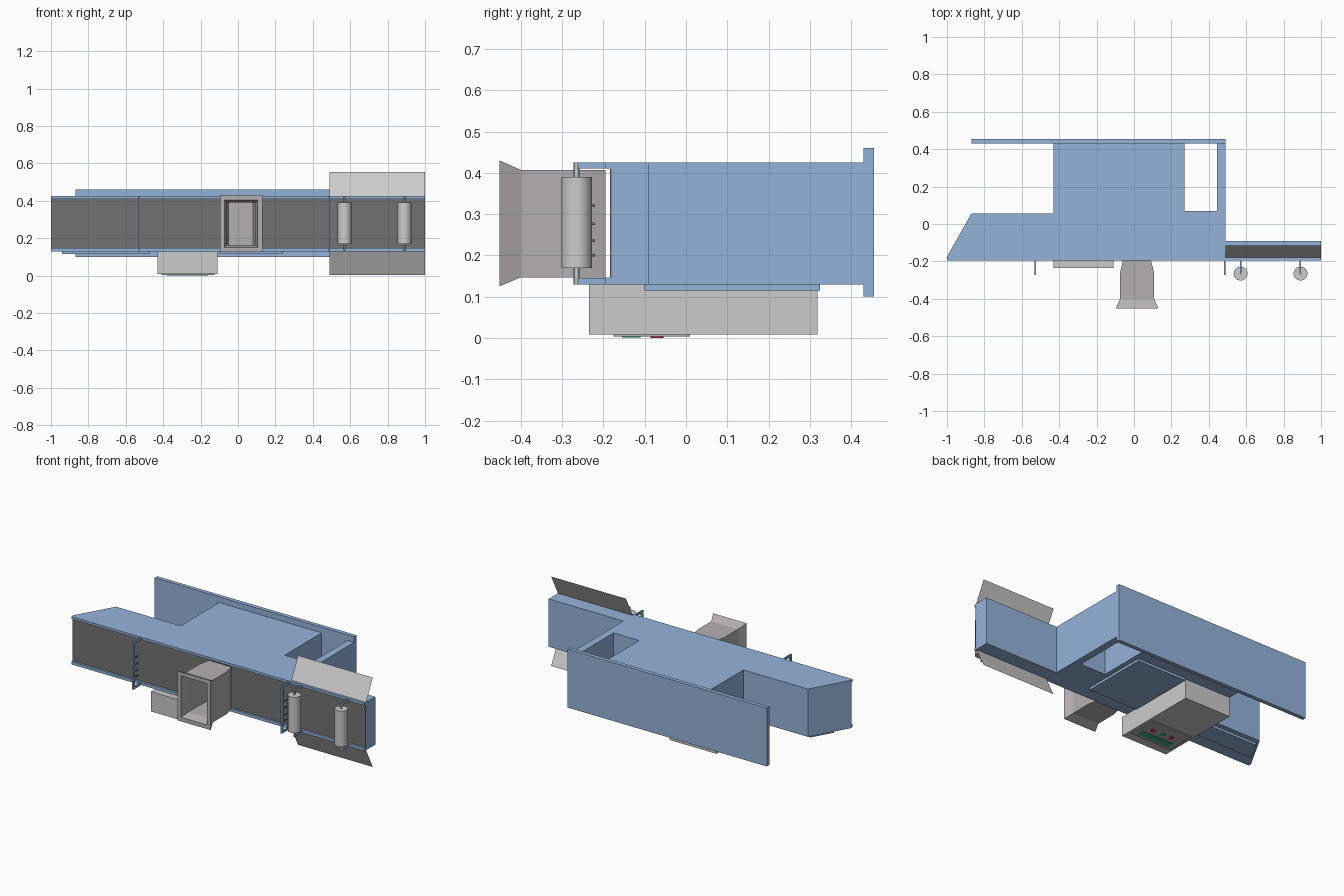
import bpy, bmesh, math

if "Cube" in bpy.data.objects:
    bpy.data.objects.remove(bpy.data.objects["Cube"])


def material(name, rgb):
    m = bpy.data.materials.new(name)
    m.diffuse_color = (*rgb, 1)
    m.use_nodes = True
    m.node_tree.nodes["Principled BSDF"].inputs["Base Color"].default_value = m.diffuse_color
    return m


BLUE = material("blue_paint", (0.30, 0.45, 0.70))
DARK = material("belt_rubber", (0.17, 0.17, 0.17))
MAUVE = material("chute_grey", (0.46, 0.43, 0.45))
GREEN = material("button_green", (0.05, 0.45, 0.25))
RED = material("button_red", (0.7, 0.05, 0.05))


def finish(name, bm, mat=None):
    bmesh.ops.recalc_face_normals(bm, faces=bm.faces)
    me = bpy.data.meshes.new(name)
    bm.to_mesh(me)
    bm.free()
    ob = bpy.data.objects.new(name, me)
    bpy.context.collection.objects.link(ob)
    if mat:
        me.materials.append(mat)
    return ob


def prism(name, outline, z0, z1, mat=None):
    bm = bmesh.new()
    base = bm.faces.new([bm.verts.new((x, y, z0)) for x, y in outline])
    ext = bmesh.ops.extrude_face_region(bm, geom=[base])
    for v in ext["geom"]:
        if isinstance(v, bmesh.types.BMVert):
            v.co.z = z1
    return finish(name, bm, mat)


def box(name, x0, x1, y0, y1, z0, z1, mat=None):
    return prism(name, [(x0, y0), (x1, y0), (x1, y1), (x0, y1)], z0, z1, mat)


def cylinder(name, x, y, z0, z1, r, mat=None, n=32):
    ring = [(x + r * math.cos(2 * math.pi * i / n), y + r * math.sin(2 * math.pi * i / n))
            for i in range(n)]
    ob = prism(name, ring, z0, z1, mat)
    bpy.ops.object.select_all(action='DESELECT')
    ob.select_set(True)
    bpy.context.view_layer.objects.active = ob
    bpy.ops.object.shade_smooth_by_angle(angle=math.radians(40))
    return ob


# Main housing with a through-slot at the rear and a channel along the front
body = prism("housing", [
    (-1, -.195), (1, -.195), (1, -.09), (.49, -.09), (.49, .43), (.445, .43), (.445, .07),
    (.27, .07), (.27, .43), (-.43, .43), (-.43, .055), (-.87, .055), (-1, -.175)],
    .13, .425, BLUE)
cutter = box("channel_cutter", -1.1, 1.1, -.3, -.18, .147, .41)
cutter.hide_render = True
mod = body.modifiers.new("channel", 'BOOLEAN')
mod.operation, mod.solver, mod.object = 'DIFFERENCE', 'EXACT', cutter
bpy.context.view_layer.objects.active = body
bpy.ops.object.modifier_apply(modifier=mod.name)
bpy.data.objects.remove(cutter)

# Rear plate and front belt
box("rear_plate", -.87, .49, .43, .455, .10, .46, BLUE)
box("belt", -1, 1, -.184, -.179, .148, .409, DARK)

# Underside cover panels
box("underside_cover_centre", -.10, .24, -.10, .325, .115, .13, BLUE)
prism("underside_cover_end", [(-.94, -.10), (-.47, -.10), (-.47, .025), (-.87, .025)],
      .115, .13, BLUE)

# Control box with button panel
box("control_box", -.43, -.11, -.235, .318, .008, .13)
box("button_panel", -.41, -.125, -.175, .01, .003, .008, MAUVE)
for i, (x, mat) in enumerate([(-.33, RED), (-.27, GREEN), (-.2, RED)]):
    cylinder(f"button_{i}", x, -.07, 0, .003, .016, mat, 16)
box("green_display", -.38, -.16, -.155, -.11, .001, .003, GREEN)

# Hollow chute: rectangles lofted along y (y, x0, x1, z0, z1)
sections = [(-.195, -.06, .09, .147, .407), (-.23, -.067, .10, .147, .407),
            (-.265, -.075, .108, .147, .407), (-.40, -.075, .108, .147, .407),
            (-.452, -.097, .13, .125, .43), (-.452, -.072, .105, .15, .405),
            (-.40, -.06, .092, .165, .39), (-.265, -.06, .092, .165, .39),
            (-.20, -.05, .08, .165, .39)]
bm = bmesh.new()
rings = [[bm.verts.new(p) for p in ((a, y, c), (b, y, c), (b, y, d), (a, y, d))]
         for y, a, b, c, d in sections]
for r, s in zip(rings, rings[1:]):
    for i in range(4):
        j = (i + 1) % 4
        bm.faces.new((r[i], r[j], s[j], s[i]))
bm.faces.new(rings[0])
bm.faces.new(rings[-1])
finish("chute", bm, MAUVE)

# Slanted guide flaps above and below the right end
for name, z0, z1 in (("upper_flap", .425, .553), ("lower_flap", .13, .002)):
    bm = bmesh.new()
    bm.faces.new([bm.verts.new(p) for p in
                  ((.49, -.18, z0), (1, -.18, z0), (1, -.115, z1), (.49, -.115, z1))])
    finish(name, bm)

# Rollers on thin axles with mounting arms
for i, x in enumerate((.57, .89)):
    cylinder(f"roller_{i}", x, -.265, .17, .39, .037)
    cylinder(f"roller_axle_{i}", x, -.265, .13, .425, .005, None, 12)
    for j, z in enumerate((.13, .41)):
        box(f"roller_arm_{i}_{j}", x - .004, x + .004, -.265, -.195, z, z + .015, BLUE)

# Sensor brackets with short prongs
for i, x in enumerate((-.527, .486)):
    box(f"sensor_post_{i}", x - .004, x + .004, -.272, -.258, .13, .425, BLUE)
    for j, z in enumerate((.13, .41)):
        box(f"sensor_arm_{i}_{j}", x - .004, x + .004, -.258, -.195, z, z + .015, BLUE)
    for j, z in enumerate((.20, .235, .277, .32)):
        box(f"sensor_prong_{i}_{j}", x - .003, x + .003, -.258, -.22, z - .003, z + .003, DARK)
